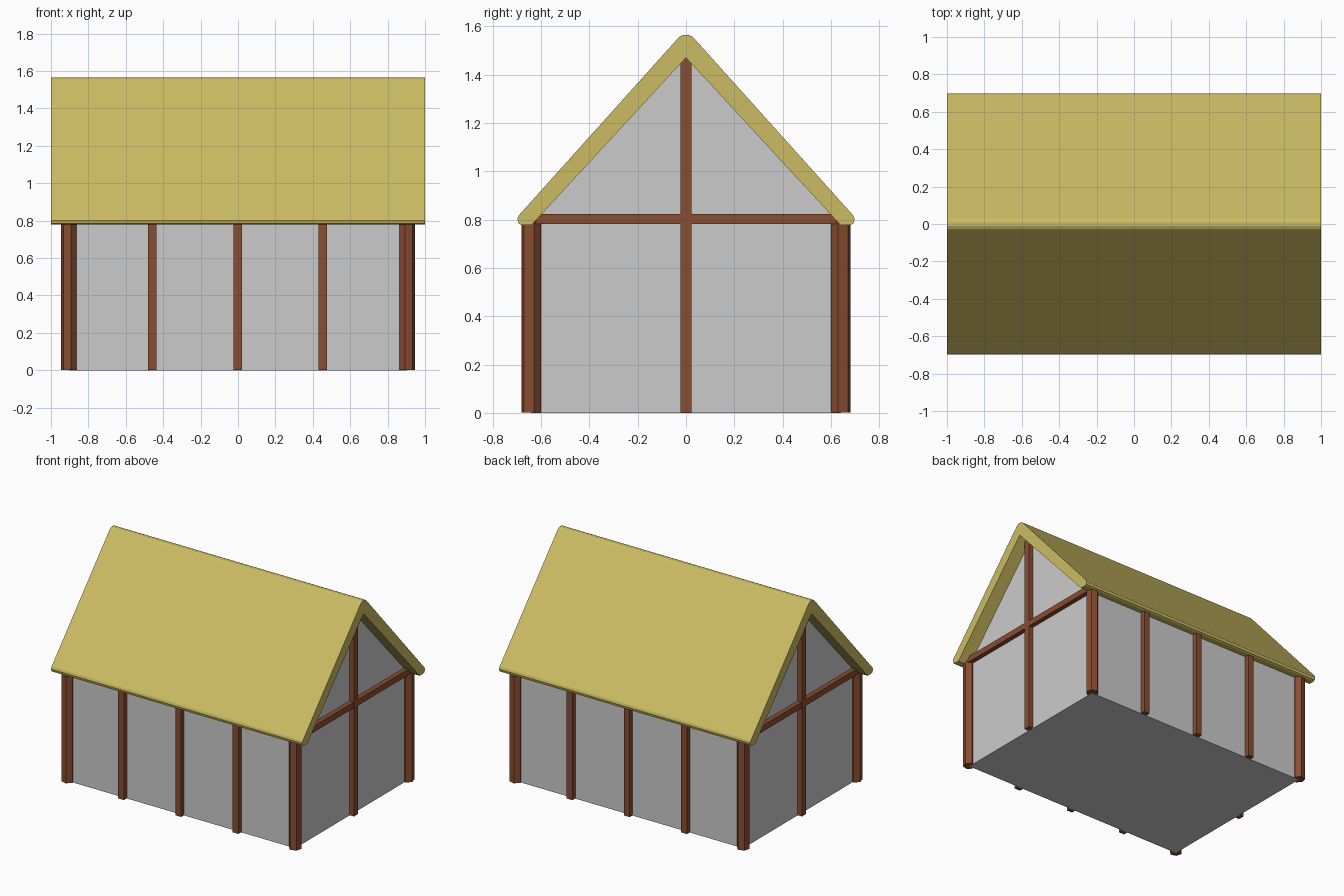
import bpy
from math import cos, sin, pi, radians

cube = bpy.data.objects.get("Cube")
if cube:
    bpy.data.objects.remove(cube, do_unlink=True)


def material(name, rgb):
    mat = bpy.data.materials.new(name)
    mat.use_nodes = True
    color = (*rgb, 1)
    mat.diffuse_color = color
    mat.node_tree.nodes["Principled BSDF"].inputs["Base Color"].default_value = color
    return mat


plaster = material("grey plaster", (0.6, 0.6, 0.6))
thatch = material("straw yellow", (0.6, 0.5, 0.122))
timber = material("brown timber", (0.246, 0.074, 0.031))


def prism(name, outline, start, end, axis, mat):
    """Extrude a counter-clockwise outline along x (outline is y, z) or z (outline is x, y)."""
    place = (lambda p, t: (t, *p)) if axis == "x" else (lambda p, t: (*p, t))
    n = len(outline)
    verts = [place(p, t) for t in (start, end) for p in outline]
    faces = [list(range(n))[::-1], list(range(n, 2 * n))]
    faces += [(i, (i + 1) % n, n + (i + 1) % n, n + i) for i in range(n)]
    mesh = bpy.data.meshes.new(name)
    mesh.from_pydata(verts, [], faces)
    mesh.materials.append(mat)
    obj = bpy.data.objects.new(name, mesh)
    bpy.context.collection.objects.link(obj)
    return obj


def box(name, x, y, z, mat):
    outline = [(x[0], y[0]), (x[1], y[0]), (x[1], y[1]), (x[0], y[1])]
    return prism(name, outline, z[0], z[1], "z", mat)


WX, WY = 0.904, 0.641      # wall planes
HALF, OUT = 0.0225, 0.035  # timber half width and projection
EAVE, FOOT = 0.79, 0.002

# Walls with gables
prism("walls", [(-WY, 0), (WY, 0), (WY, 0.785), (0, 1.475), (-WY, 0.785)],
      -WX, WX, "x", plaster)

# Thatched roof: half profile, outer ridge to inner eave, mirrored
outer = [(0.012, 1.565), (0.026, 1.558), (0.036, 1.548), (0.692, 0.818),
         (0.698, 0.802), (0.693, 0.784), (0.681, 0.778), (0.639, 0.778)]
profile = outer + [(0, 1.47)] + [(-y, z) for y, z in reversed(outer)]
prism("roof", profile[::-1], -1, 1, "x", thatch)

# Hexagonal corner posts, one edge pointing outwards
for sx, xname in ((1, "left"), (-1, "right")):
    for sy, yname in ((1, "back"), (-1, "front")):
        ring = [(sx * (WX + 0.0425 * cos(radians(45) + k * pi / 3)),
                 sy * (WY + 0.0425 * sin(radians(45) + k * pi / 3))) for k in range(6)]
        if sx * sy < 0:
            ring.reverse()
        prism(f"{yname}_{xname}_corner_post", ring, FOOT, 0.8, "z", timber)

# Posts along the long walls
for side, yname in ((1, "back"), (-1, "front")):
    y = sorted((side * (WY - 0.02), side * (WY + OUT)))
    for i in (-1, 0, 1):
        x = i * 0.456 - 0.002
        box(f"{yname}_wall_post", (x - HALF, x + HALF), y, (FOOT, EAVE), timber)

# Gable posts and tie beams
for side, xname in ((1, "left"), (-1, "right")):
    x = sorted((side * (WX - 0.02), side * (WX + OUT)))
    box(f"{xname}_gable_post", x, (-HALF, HALF), (FOOT, 1.48), timber)
    x = sorted((side * (WX - 0.02), side * (WX + OUT - 0.002)))
    box(f"{xname}_tie_beam", x, (-WY, WY), (0.781, 0.824), timber)
